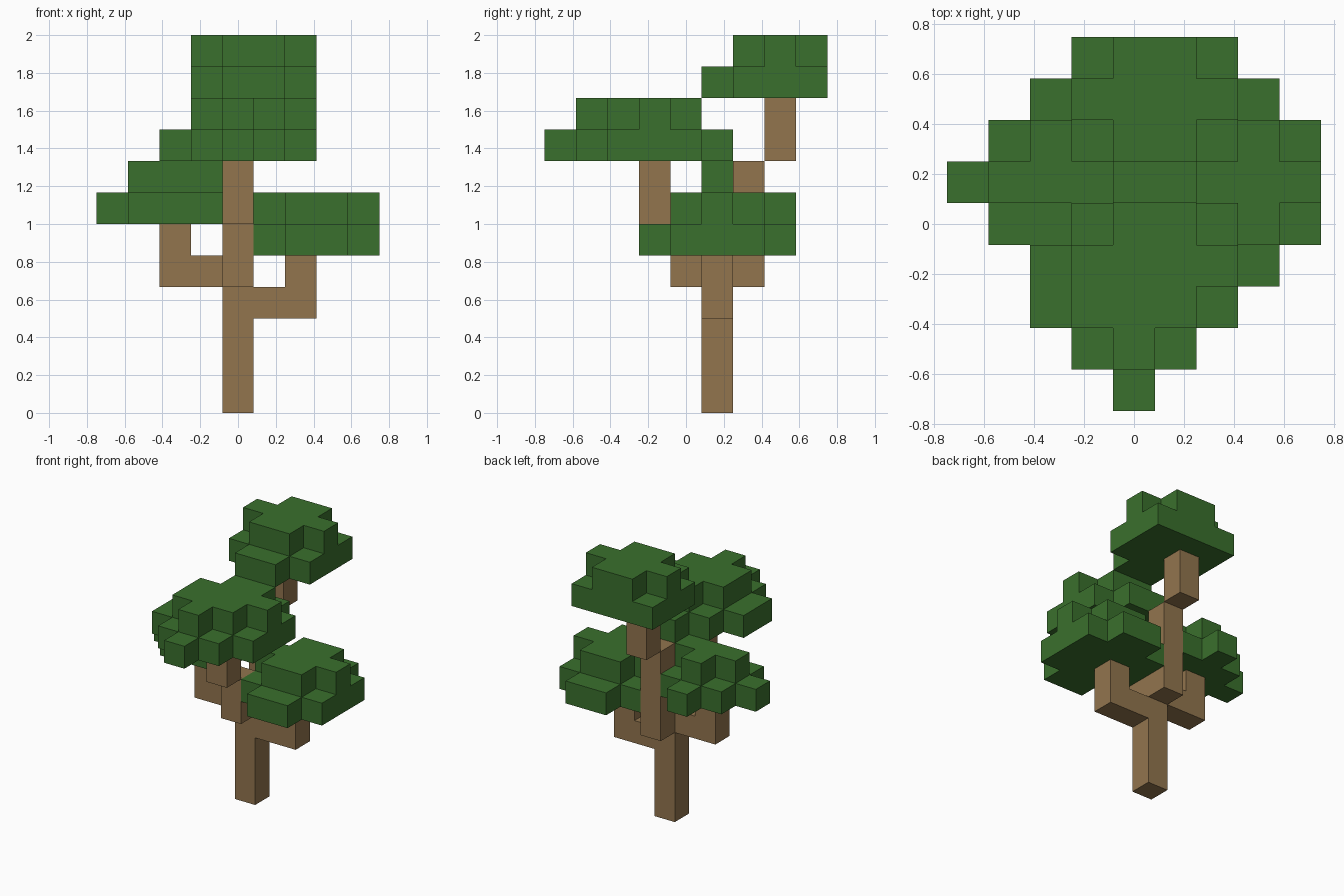
import bpy
import bmesh
from mathutils import Vector

CELL = 1 / 6  # edge of one block

cube = bpy.data.objects.get("Cube")
if cube:
    bpy.data.objects.remove(cube, do_unlink=True)


def make_material(name, colour):
    mat = bpy.data.materials.new(name)
    mat.use_nodes = True
    mat.diffuse_color = colour
    mat.node_tree.nodes["Principled BSDF"].inputs["Base Color"].default_value = colour
    return mat


BARK = make_material("bark_brown", (0.287, 0.178, 0.076, 1))
LEAF = make_material("leaf_green", (0.042, 0.162, 0.026, 1))

DIRECTIONS = [Vector(d) for d in
              ((1, 0, 0), (-1, 0, 0), (0, 1, 0), (0, -1, 0), (0, 0, 1), (0, 0, -1))]


def block_object(name, cells, mat):
    """Outer skin of a set of blocks, with flat areas merged."""
    bm = bmesh.new()
    for cell in cells:
        centre = Vector(cell) + Vector((0, 0, 0.5))
        for d in DIRECTIONS:
            if tuple(int(c) for c in Vector(cell) + d) in cells:
                continue
            u = Vector((d.y, d.z, d.x))
            v = d.cross(u)
            corners = [centre + (d + u * a + v * b) / 2
                       for a, b in ((-1, -1), (1, -1), (1, 1), (-1, 1))]
            bm.faces.new([bm.verts.new(p * CELL) for p in corners])
    bmesh.ops.remove_doubles(bm, verts=bm.verts, dist=0.001)
    bmesh.ops.dissolve_limit(bm, angle_limit=0.01, verts=bm.verts, edges=bm.edges)
    mesh = bpy.data.meshes.new(name)
    bm.to_mesh(mesh)
    bm.free()
    mesh.materials.append(mat)
    obj = bpy.data.objects.new(name, mesh)
    bpy.context.collection.objects.link(obj)
    return obj


def rows(level, first_y, spans):
    """Cells of one layer: an x span for each row, going back from first_y."""
    return {(x, first_y + n, level)
            for n, (start, end) in enumerate(spans) for x in range(start, end + 1)}


def post(x, y, low, high):
    return {(x, y, z) for z in range(low, high + 1)}


# Trunk with four stepped branches
wood = post(0, 1, 0, 4)
wood |= post(1, 1, 3, 3) | post(2, 1, 3, 4)     # left branch
wood |= post(-1, 1, 4, 4) | post(-2, 1, 4, 5)   # right branch
wood |= post(0, 0, 4, 5) | post(0, -1, 6, 7)    # front branch
wood |= post(0, 2, 4, 7) | post(0, 3, 8, 9)     # back branch
block_object("trunk_and_branches", wood, BARK)

# Leaf clusters: bottom level, then lower and upper layers as (first row, spans)
clusters = {
    "left_leaves": (5, (-1, [(2, 3), (1, 4), (1, 4), (1, 4), (2, 3)]),
                    (0, [(2, 3), (1, 4), (2, 3)])),
    "right_leaves": (6, (0, [(-3, -1), (-4, -1), (-3, -1), (-2, -2)]),
                     (1, [(-3, -1), (-2, -2)])),
    "front_leaves": (8, (-4, [(0, 0), (-1, 1), (-2, 2), (-2, 2), (-1, 2), (0, 1)]),
                     (-3, [(0, 0), (-1, 1), (-1, 2), (0, 1)])),
    "back_leaves": (10, (1, [(0, 1), (-1, 2), (-1, 2), (-1, 2)]),
                    (2, [(0, 1), (-1, 2), (0, 1)])),
}
for name, (level, lower, upper) in clusters.items():
    block_object(name, rows(level, *lower) | rows(level + 1, *upper), LEAF)
